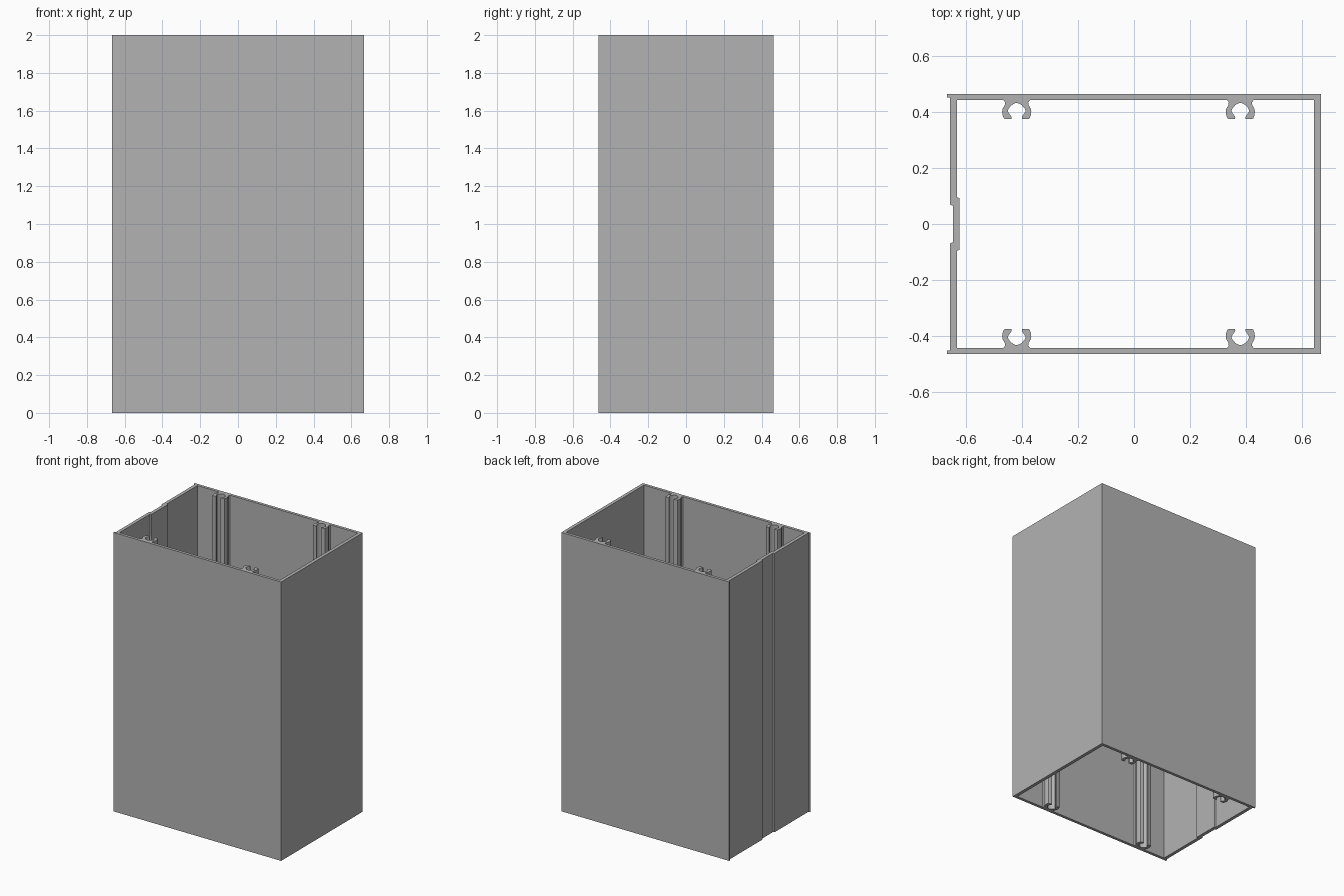
import bpy
import bmesh

cube = bpy.data.objects.get("Cube")
if cube:
    bpy.data.objects.remove(cube, do_unlink=True)

HX, HY, HEIGHT = 0.666, 0.4625, 2.0
SIDE, WALL = 0.024, 0.021        # side wall and front/back wall thickness
LIP = 0.011                      # overhang past the grooved side
LEFT = -HX + LIP                 # outer face of the grooved side
STEP = 0.01                      # depth of the groove
PORTS = (-0.418, 0.379)          # centres of the screw channels

# Half of a screw channel: (offset along wall, depth from outer face)
HALF_PORT = [(.047, WALL), (.041, .03), (.043, .04), (.050, .051), (.052, .062),
             (.050, .076), (.046, .086), (.040, .089), (.019, .089), (.018, .081),
             (.026, .070), (.032, .060), (.028, .050), (.018, .039), (.009, .033)]


def inner_wall(sign):
    """Inside line of the front or back wall, running towards +x."""
    y = HY - WALL
    line = [(LEFT + SIDE, sign * y)]
    for cx in PORTS:
        left = [(cx - u, sign * (HY - d)) for u, d in HALF_PORT]
        right = [(cx + u, sign * (HY - d)) for u, d in reversed(HALF_PORT)]
        line += left + [(cx, sign * (HY - .031))] + right
    return line + [(HX - SIDE, sign * y)]


def side_step(x, y, slant):
    """Shallow step in the grooved side, from back to front."""
    half = [(x, y), (x + STEP, y - slant)]
    return half + [(px, -py) for px, py in reversed(half)]


inner = inner_wall(-1) + inner_wall(1)[::-1] + side_step(LEFT + SIDE, .095, .003)

lip_back = [(HX, HY), (-HX, HY), (-HX, HY - LIP), (LEFT, HY - LIP)]
lip_front = [(x, -y) for x, y in reversed(lip_back)]
outer = lip_back + side_step(LEFT, .069, .004) + lip_front

# Fill the cross-section between the two outlines and extrude it upwards
bm = bmesh.new()
edges = []
for loop in (outer, inner):
    verts = [bm.verts.new((x, y, 0)) for x, y in loop]
    edges += [bm.edges.new((v, verts[i - 1])) for i, v in enumerate(verts)]
bmesh.ops.triangle_fill(bm, use_beauty=True, use_dissolve=False, edges=edges)
result = bmesh.ops.extrude_face_region(bm, geom=bm.faces[:], use_keep_orig=True)
top = [g for g in result["geom"] if isinstance(g, bmesh.types.BMVert)]
bmesh.ops.translate(bm, vec=(0, 0, HEIGHT), verts=top)
bmesh.ops.recalc_face_normals(bm, faces=bm.faces[:])

mesh = bpy.data.meshes.new("hollow_profile")
bm.to_mesh(mesh)
bm.free()
profile = bpy.data.objects.new("hollow_profile", mesh)
bpy.context.collection.objects.link(profile)

# Plain grey metal
grey = bpy.data.materials.new("plain_grey")
grey.use_nodes = True
colour = (0.45, 0.45, 0.45, 1)
grey.diffuse_color = colour
grey.node_tree.nodes["Principled BSDF"].inputs["Base Color"].default_value = colour
mesh.materials.append(grey)

bpy.ops.object.select_all(action="DESELECT")
profile.select_set(True)
bpy.context.view_layer.objects.active = profile
bpy.ops.object.shade_smooth_by_angle(angle=0.6)
